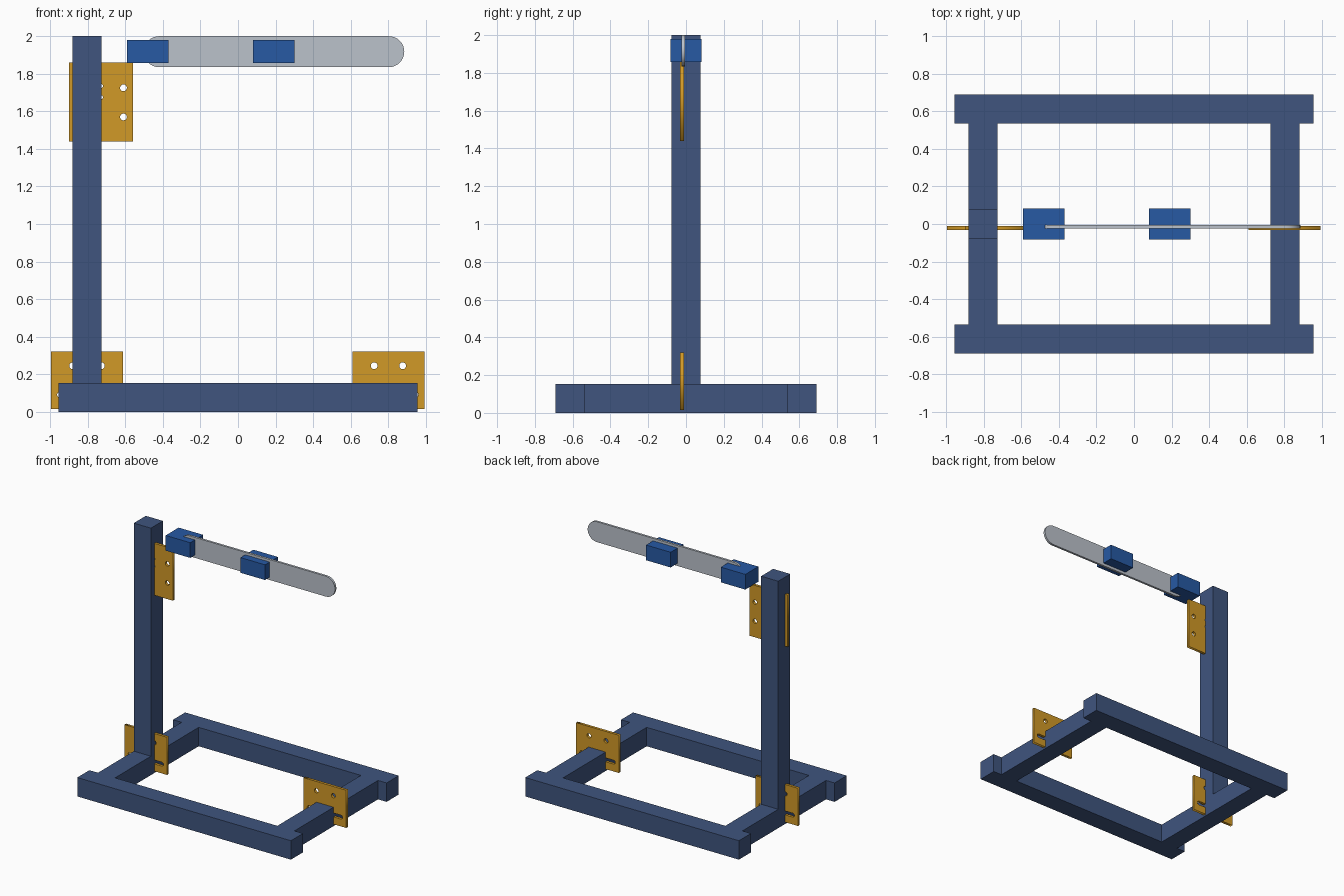
import bpy
from math import sin, cos, pi

if "Cube" in bpy.data.objects:
    bpy.data.objects.remove(bpy.data.objects["Cube"])


def material(name, rgb):
    m = bpy.data.materials.new(name)
    m.diffuse_color = (*rgb, 1)
    m.use_nodes = True
    m.node_tree.nodes["Principled BSDF"].inputs["Base Color"].default_value = m.diffuse_color
    return m


NAVY = material("navy_paint", (0.05, 0.09, 0.21))
ORANGE = material("orange_paint", (0.64, 0.32, 0.02))
BLUE = material("blue_paint", (0.02, 0.10, 0.37))
STEEL = material("steel", (0.50, 0.54, 0.60))


def box(name, x, y, z, mat):
    """Box from (min, max) pairs."""
    bpy.ops.mesh.primitive_cube_add(size=1, location=[sum(r) / 2 for r in (x, y, z)])
    ob = bpy.context.object
    ob.name = name
    ob.scale = [r[1] - r[0] for r in (x, y, z)]
    bpy.ops.object.transform_apply(location=False, rotation=False, scale=True)
    ob.data.materials.append(mat)
    return ob


def rect(x0, x1, z0, z1):
    return [(x0, z0), (x1, z0), (x1, z1), (x0, z1)]


def stadium(x0, x1, z, r, n=16):
    """Slot outline between arc centres x0 and x1; a circle when they match."""
    if x0 == x1:
        return [(x0 + r * cos(2 * pi * i / (2 * n)), z + r * sin(2 * pi * i / (2 * n)))
                for i in range(2 * n)]
    right = [(x1 + r * cos(a), z + r * sin(a)) for a in (-pi / 2 + pi * i / n for i in range(n + 1))]
    left = [(x0 + r * cos(a), z + r * sin(a)) for a in (pi / 2 + pi * i / n for i in range(n + 1))]
    return right + left


def sheet(name, loops, y, thickness, mat):
    """Flat upright sheet in the xz plane; loops after the first are holes."""
    cu = bpy.data.curves.new(name, 'CURVE')
    cu.dimensions = '2D'
    cu.fill_mode = 'BOTH'
    cu.extrude = thickness / 2
    for pts in loops:
        sp = cu.splines.new('POLY')
        sp.points.add(len(pts) - 1)
        for p, (px, pz) in zip(sp.points, pts):
            p.co = (px, pz, 0, 1)
        sp.use_cyclic_u = True
    ob = bpy.data.objects.new(name, cu)
    bpy.context.collection.objects.link(ob)
    ob.location.y = y
    ob.rotation_euler.x = pi / 2
    cu.materials.append(mat)
    bpy.ops.object.select_all(action='DESELECT')
    ob.select_set(True)
    bpy.context.view_layer.objects.active = ob
    bpy.ops.object.convert(target='MESH')
    bpy.context.object.name = name


# Base frame: long rails front and back, cross beams left and right
for name, s in (("front", -1), ("back", 1)):
    box(name + "_rail", (-0.957, 0.957), sorted((s * 0.535, s * 0.69)), (0, 0.153), NAVY)
for name, s in (("left", -1), ("right", 1)):
    box(name + "_cross_beam", sorted((s * 0.727, s * 0.88)), (-0.535, 0.535), (0, 0.153), NAVY)

# Upright post
box("post", (-0.88, -0.727), (-0.077, 0.077), (0.153, 2.0), NAVY)

# Foot plates with two round holes and two slots each
for name, c in (("left", -0.804), ("right", 0.801)):
    loops = [rect(c - 0.191, c + 0.191, 0.015, 0.32)]
    for s in (-1, 1):
        loops.append(stadium(c + s * 0.076, c + s * 0.076, 0.245, 0.018))
        mid = c + s * 0.11
        loops.append(stadium(mid - 0.033, mid + 0.033, 0.09, 0.016))
    sheet(name + "_foot_plate", loops, -0.022, 0.022, ORANGE)

# Upper bracket plate with corner holes and two small centre holes
loops = [rect(-0.90, -0.56, 1.44, 1.86)]
for z in (1.57, 1.725):
    for x in (-0.85, -0.61):
        loops.append(stadium(x, x, z, 0.018))
for z in (1.675, 1.735):
    loops.append(stadium(-0.73, -0.73, z, 0.011))
sheet("bracket_plate", loops, -0.022, 0.022, ORANGE)

# Long rounded bar and its two clamp blocks
sheet("long_bar", [stadium(-0.42, 0.803, 1.9175, 0.0825)], -0.015, 0.018, STEEL)
for name, x in (("inner", -0.59), ("outer", 0.08)):
    box(name + "_clamp_block", (x, x + 0.22), (-0.083, 0.083), (1.857, 1.98), BLUE)
